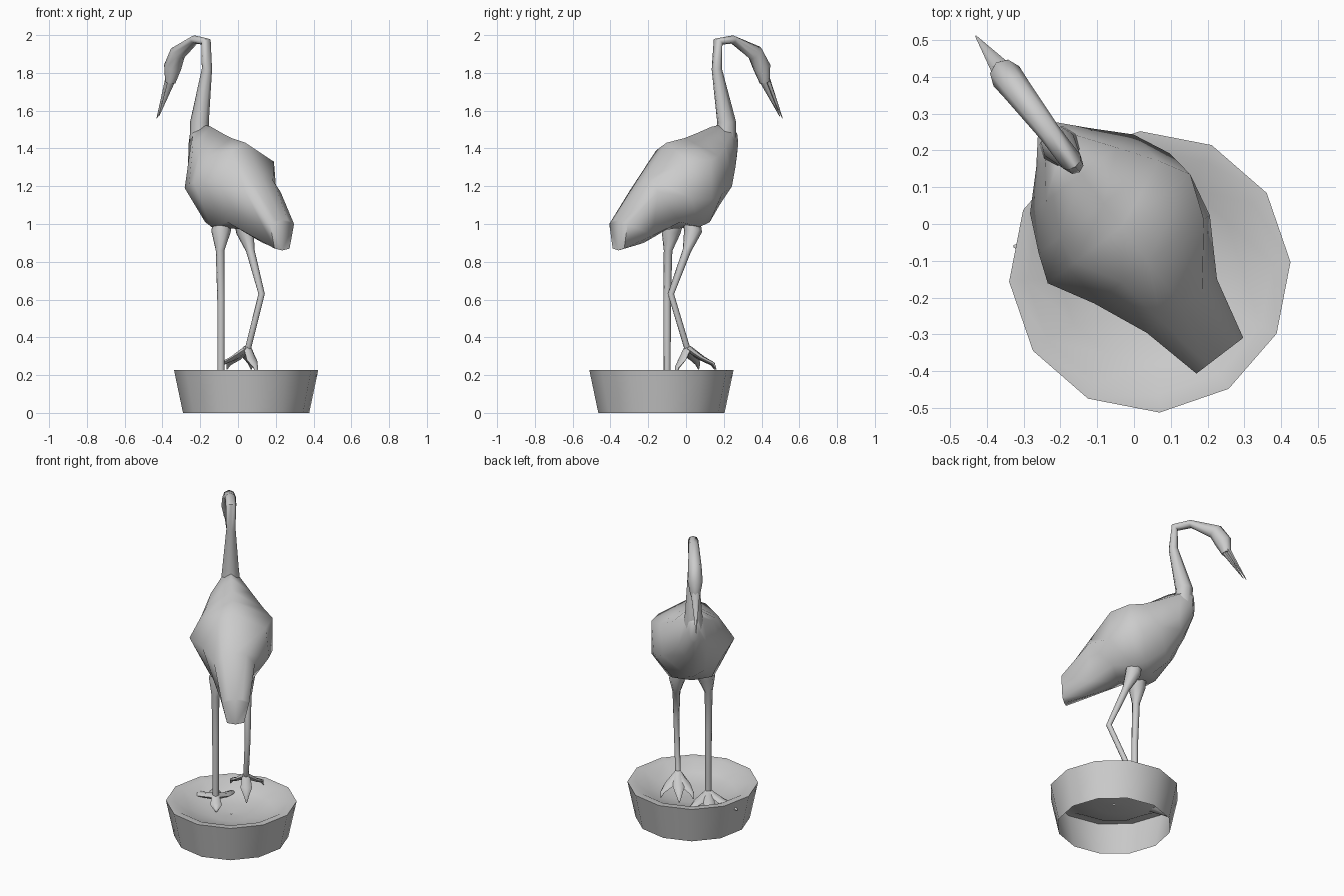
import bpy, bmesh, math
from mathutils import Vector, Matrix

cube = bpy.data.objects.get("Cube")
if cube:
    bpy.data.objects.remove(cube)

stone = bpy.data.materials.new("plain_grey")
stone.use_nodes = True
GREY = (0.6, 0.6, 0.6, 1)
stone.diffuse_color = GREY
stone.node_tree.nodes["Principled BSDF"].inputs["Base Color"].default_value = GREY

# Bird's own axes: u runs forward, v to its right
FORWARD = Vector((-0.607, 0.795, 0))
RIGHT = Vector((0.795, 0.607, 0))
ORIGIN = Vector((-0.04, 0, 0))


def bird(u, v, z):
    return ORIGIN + FORWARD * u + RIGHT * v + Vector((0, 0, z))


def loft(name, rings, caps=True, angle=50):
    """Skin a list of equally long closed rings."""
    bm = bmesh.new()
    loops = [[bm.verts.new(p) for p in ring] for ring in rings]
    n = len(loops[0])
    for a, b in zip(loops, loops[1:]):
        for i in range(n):
            j = (i + 1) % n
            bm.faces.new((a[i], a[j], b[j], b[i]))
    if caps:
        bm.faces.new(loops[0][::-1])
        bm.faces.new(loops[-1])
        bmesh.ops.recalc_face_normals(bm, faces=bm.faces)
    mesh = bpy.data.meshes.new(name)
    bm.to_mesh(mesh)
    bm.free()
    mesh.materials.append(stone)
    obj = bpy.data.objects.new(name, mesh)
    bpy.context.collection.objects.link(obj)
    bpy.ops.object.select_all(action="DESELECT")
    obj.select_set(True)
    bpy.context.view_layer.objects.active = obj
    bpy.ops.object.shade_smooth_by_angle(angle=math.radians(angle))
    return obj


def tube(name, points, radii, sides=6, across=RIGHT):
    """Tapered limb; each radius is a number or (sideways, in-plane) pair."""
    points = [Vector(p) for p in points]
    rings = []
    for i, p in enumerate(points):
        before = (p - points[i - 1]).normalized() if i else Vector()
        after = (points[i + 1] - p).normalized() if i + 1 < len(points) else Vector()
        tangent = (before + after).normalized()
        side = (across - tangent * across.dot(tangent)).normalized()
        up = tangent.cross(side)
        r = radii[i]
        rs, ru = r if isinstance(r, tuple) else (r, r)
        turns = [2 * math.pi * k / sides for k in range(sides)]
        rings.append([p + side * rs * math.cos(t) + up * ru * math.sin(t) for t in turns])
    return loft(name, rings, angle=65)


# Body: u, top z, right and left (shoulder, side), shared low point, bottom z
sections = [
    (-0.45, 1.02, [(0.04, 1.02), (0.08, 1.0)], [(0.04, 1.02), (0.08, 1.0)], (0.05, 0.87), 0.86),
    (-0.28, 1.24, [(0.07, 1.23), (0.12, 1.17)], [(0.07, 1.22), (0.12, 1.18)], (0.08, 0.94), 0.9),
    (-0.13, 1.43, [(0.19, 1.33), (0.21, 1.14)], [(0.09, 1.39), (0.185, 1.22)], (0.12, 1.01), 0.97),
    (-0.01, 1.455, [(0.235, 1.34), (0.235, 1.13)], [(0.16, 1.36), (0.252, 1.22)], (0.135, 0.985), 0.98),
    (0.07, 1.48, [(0.19, 1.36), (0.225, 1.16)], [(0.15, 1.38), (0.222, 1.21)], (0.115, 1.01), 0.99),
    (0.17, 1.515, [(0.12, 1.42), (0.178, 1.2)], [(0.12, 1.42), (0.175, 1.19)], (0.07, 1.1), 1.06),
    (0.26, 1.53, [(0.055, 1.48), (0.09, 1.3)], [(0.055, 1.48), (0.085, 1.3)], (0.05, 1.24), 1.21),
    (0.325, 1.49, [(0.02, 1.48), (0.03, 1.43)], [(0.02, 1.48), (0.03, 1.43)], (0.02, 1.37), 1.35),
]
rings = []
for u, top, right, left, low, bottom in sections:
    outline = [(0, top)] + right + [low, (0, bottom)]
    outline += [(-v, z) for v, z in [low] + left[::-1]]
    rings.append([bird(u, v, z) for v, z in outline])
loft("body", rings, angle=75)

# Neck and head in one curved limb
tube("neck_and_head",
     [bird(u, 0, z) for u, z in [(0.26, 1.42), (0.27, 1.54), (0.205, 1.82), (0.213, 1.965),
                                 (0.31, 1.977), (0.46, 1.905), (0.505, 1.83), (0.525, 1.75)]],
     [(0.06, 0.06), (0.048, 0.052), (0.027, 0.028), (0.03, 0.024),
      (0.03, 0.022), (0.04, 0.046), (0.044, 0.05), (0.028, 0.028)], sides=8)

# Slightly parted bill
for name, root, tip in [("upper_bill", (0.535, 1.77), (0.642, 1.56)),
                        ("lower_bill", (0.512, 1.76), (0.625, 1.57))]:
    tube(name, [bird(root[0], 0, root[1]), bird(tip[0], 0, tip[1])],
         [(0.026, 0.016), 0.002])

# Legs with flared thighs growing out of the belly
STAND = Vector((-0.09, -0.10, 0.2))
ANKLE = Vector((0.05, 0.01, 0.33))
tube("left_leg", [(-0.075, -0.05, 1.06), (-0.09, -0.08, 0.96), (-0.095, -0.095, 0.86),
                  (-0.09, -0.1, 0.6), STAND], [0.05, 0.052, 0.023, 0.02, 0.019], 8)
tube("right_leg", [(0.015, 0.025, 1.06), (0.038, 0.037, 0.96), (0.065, 0.005, 0.86),
                   (0.125, -0.08, 0.63), ANKLE], [0.045, 0.048, 0.023, 0.017, 0.016], 8)


# Feet: three front toes and one hind toe, broad and webbed near the ankle
def foot(name, ankle, toes):
    for toe_name, turn, reach, arch, drop in toes:
        d = Matrix.Rotation(math.radians(turn), 3, "Z") @ FORWARD
        side = Vector((-d.y, d.x, 0))
        path = [ankle + Vector((0, 0, 0.01)),
                ankle + d * reach * 0.5 - Vector((0, 0, arch)),
                ankle + d * reach * 0.9 - Vector((0, 0, (arch + drop) / 2)),
                ankle + d * reach - Vector((0, 0, drop))]
        tube(f"{name}_{toe_name}_toe", path,
             [(0.024, 0.02), (0.034, 0.012), (0.015, 0.011), 0.003], 6, side)


foot("left_foot", STAND, [("inner", -38, 0.19, 0.015, 0.04), ("middle", 0, 0.22, 0.015, 0.04),
                          ("outer", 43, 0.24, 0.015, 0.03), ("hind", 180, 0.11, 0.02, 0.04)])
foot("right_foot", ANKLE, [("inner", 32, 0.16, 0.04, 0.1), ("middle", 0, 0.18, 0.04, 0.1),
                           ("outer", -45, 0.15, 0.04, 0.1), ("hind", 180, 0.08, 0.05, 0.13)])

# Twelve-sided basin, open underneath, with a shallow dish
profile = [(0.335, 0), (0.383, 0.228), (0.335, 0.225), (0.25, 0.175), (0.12, 0.15), (0.004, 0.145)]
turns = [math.radians(4 + 30 * k) for k in range(12)]
loft("basin", [[Vector((0.043 + r * math.cos(t), -0.13 + r * math.sin(t), z)) for t in turns]
               for r, z in profile], caps=False, angle=40)
